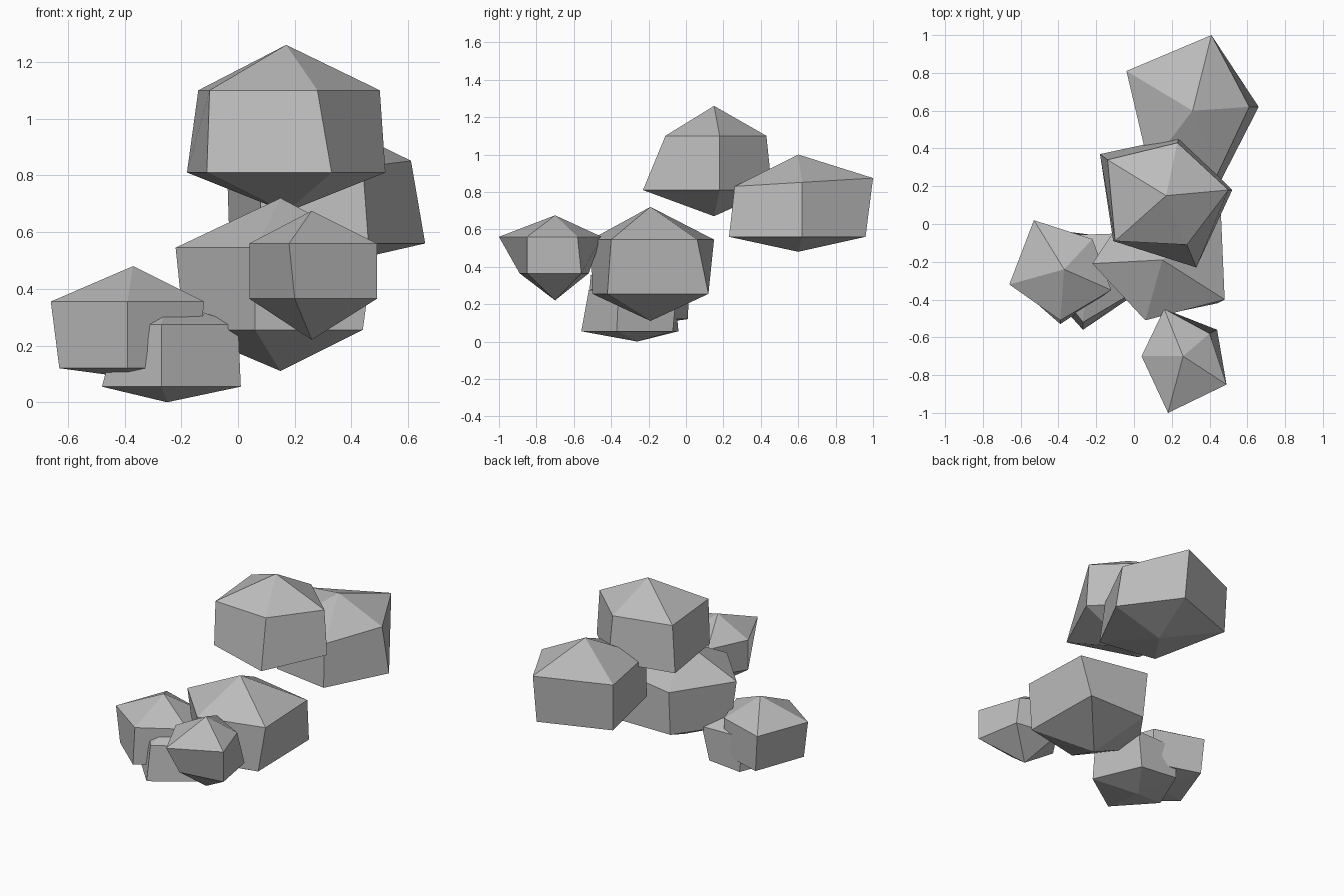
import bpy
import bmesh

cube = bpy.data.objects.get("Cube")
if cube:
    bpy.data.objects.remove(cube, do_unlink=True)

# Single grey stone material
stone = bpy.data.materials.new("grey_stone")
stone.use_nodes = True
stone.diffuse_color = (0.5, 0.5, 0.5, 1)
shader = next(n for n in stone.node_tree.nodes if n.type == "BSDF_PRINCIPLED")
shader.inputs["Base Color"].default_value = stone.diffuse_color
shader.inputs["Roughness"].default_value = 0.9


def make_rock(name, centre, heights, upper, lower, tilt=0.0):
    """Five-sided boulder: two rings closed by a peak and a base point.

    heights: base point, lower ring, upper ring, peak.
    tilt: rise of the upper ring along y.
    """
    base_z, lower_z, upper_z, peak_z = heights
    bm = bmesh.new()
    base = bm.verts.new((*centre, base_z))
    peak = bm.verts.new((*centre, peak_z))
    low = [bm.verts.new((x, y, lower_z)) for x, y in lower]
    high = [bm.verts.new((x, y, upper_z + tilt * (y - centre[1]))) for x, y in upper]
    count = len(low)
    for i in range(count):
        j = (i + 1) % count
        bm.faces.new((low[i], low[j], high[j], high[i]))
        bm.faces.new((high[i], high[j], peak))
        bm.faces.new((low[j], low[i], base))
    bmesh.ops.recalc_face_normals(bm, faces=bm.faces)
    mesh = bpy.data.meshes.new(name)
    bm.to_mesh(mesh)
    bm.free()
    mesh.materials.append(stone)
    rock = bpy.data.objects.new(name, mesh)
    bpy.context.collection.objects.link(rock)
    return rock


# Highest boulder
make_rock(
    "top_rock",
    centre=(0.17, 0.15),
    heights=(0.67, 0.81, 1.1, 1.26),
    upper=[(-0.1, -0.09), (0.28, -0.11), (0.5, 0.18), (0.23, 0.43), (-0.14, 0.34)],
    lower=[(-0.11, -0.09), (0.33, -0.23), (0.52, 0.18), (0.24, 0.46), (-0.18, 0.37)],
)

# Boulder behind the highest one
make_rock(
    "back_rock",
    centre=(0.31, 0.6),
    heights=(0.48, 0.56, 0.85, 1.0),
    upper=[(0.08, 0.3), (0.44, 0.26), (0.61, 0.62), (0.41, 1.0), (-0.04, 0.81)],
    lower=[(0.08, 0.29), (0.46, 0.23), (0.66, 0.62), (0.41, 0.96), (-0.03, 0.8)],
    tilt=0.06,
)

# Large boulder in the middle
make_rock(
    "middle_rock",
    centre=(0.15, -0.19),
    heights=(0.11, 0.255, 0.545, 0.72),
    upper=[(0.06, -0.51), (0.48, -0.4), (0.46, 0.06), (0.02, 0.15), (-0.22, -0.21)],
    lower=[(0.06, -0.5), (0.44, -0.42), (0.43, 0.12), (0.03, 0.12), (-0.19, -0.19)],
)

# Small boulder at the front
make_rock(
    "front_rock",
    centre=(0.26, -0.7),
    heights=(0.22, 0.365, 0.56, 0.675),
    upper=[(0.18, -1.0), (0.49, -0.85), (0.4, -0.58), (0.16, -0.45), (0.04, -0.7)],
    lower=[(0.2, -0.89), (0.49, -0.85), (0.44, -0.56), (0.16, -0.52), (0.04, -0.7)],
)

# Pair of overlapping boulders at the side
make_rock(
    "side_rock",
    centre=(-0.37, -0.24),
    heights=(0.085, 0.12, 0.355, 0.48),
    upper=[(-0.39, -0.51), (-0.12, -0.35), (-0.22, -0.08), (-0.53, 0.02), (-0.66, -0.32)],
    lower=[(-0.39, -0.53), (-0.14, -0.35), (-0.22, -0.08), (-0.51, 0.01), (-0.63, -0.32)],
)
make_rock(
    "bottom_rock",
    centre=(-0.25, -0.26),
    heights=(0, 0.055, 0.275, 0.36),
    upper=[(-0.27, -0.52), (0, -0.36), (-0.08, -0.05), (-0.37, -0.06), (-0.42, -0.33)],
    lower=[(-0.27, -0.56), (0.01, -0.37), (-0.12, -0.07), (-0.36, -0.04), (-0.48, -0.33)],
)
